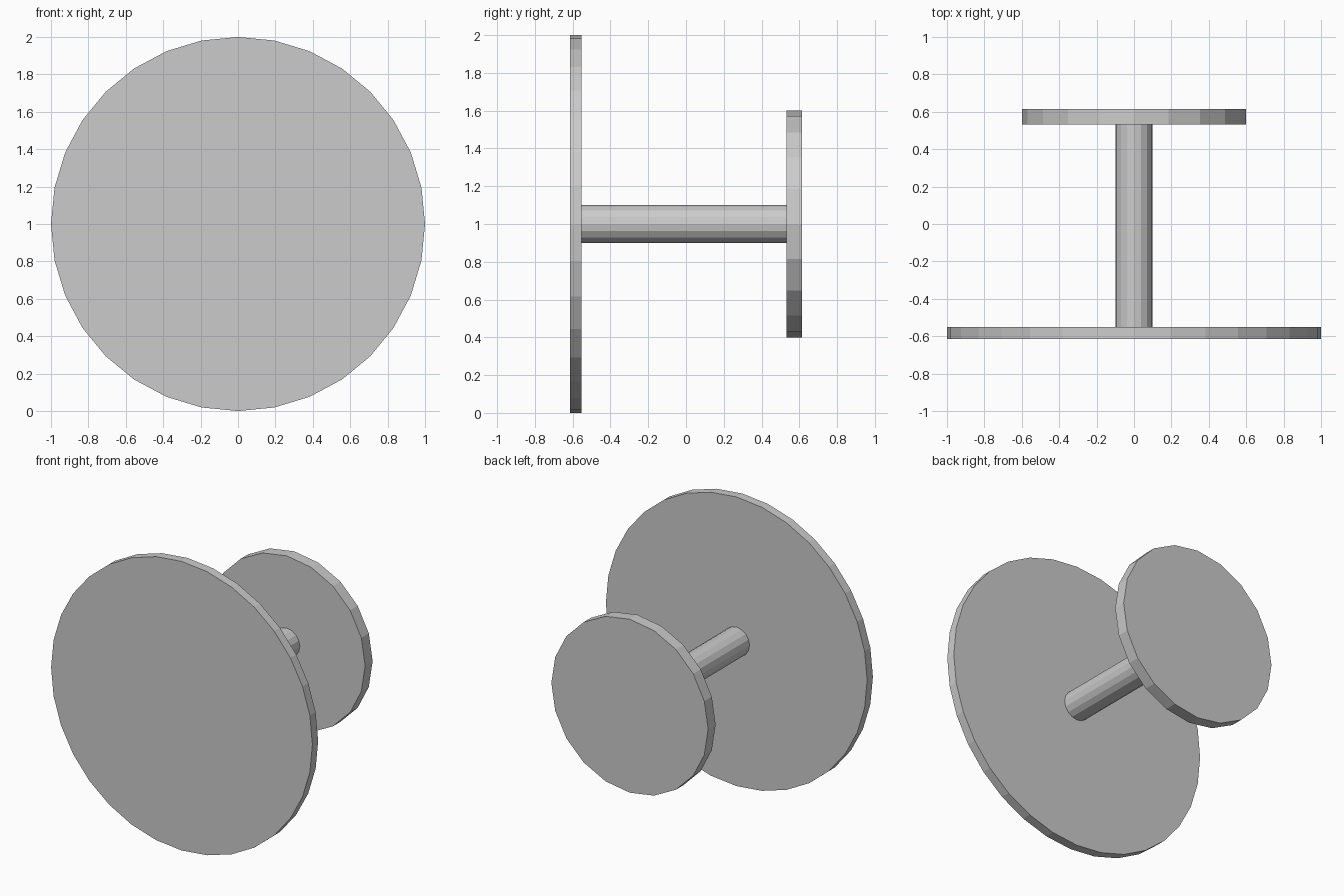
import bpy
import math

if "Cube" in bpy.data.objects:
    bpy.data.objects.remove(bpy.data.objects["Cube"])


def disc(name, radius, y0, y1, sides):
    """Flat-shaded cylinder lying along y, centred at z = 1."""
    bpy.ops.mesh.primitive_cylinder_add(
        vertices=sides, radius=radius, depth=y1 - y0,
        location=(0, (y0 + y1) / 2, 1), rotation=(math.pi / 2, 0, 0))
    obj = bpy.context.object
    obj.name = name
    bpy.ops.object.transform_apply(location=False, rotation=True, scale=True)
    return obj


# Large front disc, small back disc and the rod set into both
disc("front_disc", 1.0, -0.615, -0.552, 32)
disc("back_disc", 0.6, 0.533, 0.615, 20)
disc("connecting_rod", 0.1, -0.56, 0.54, 16)
